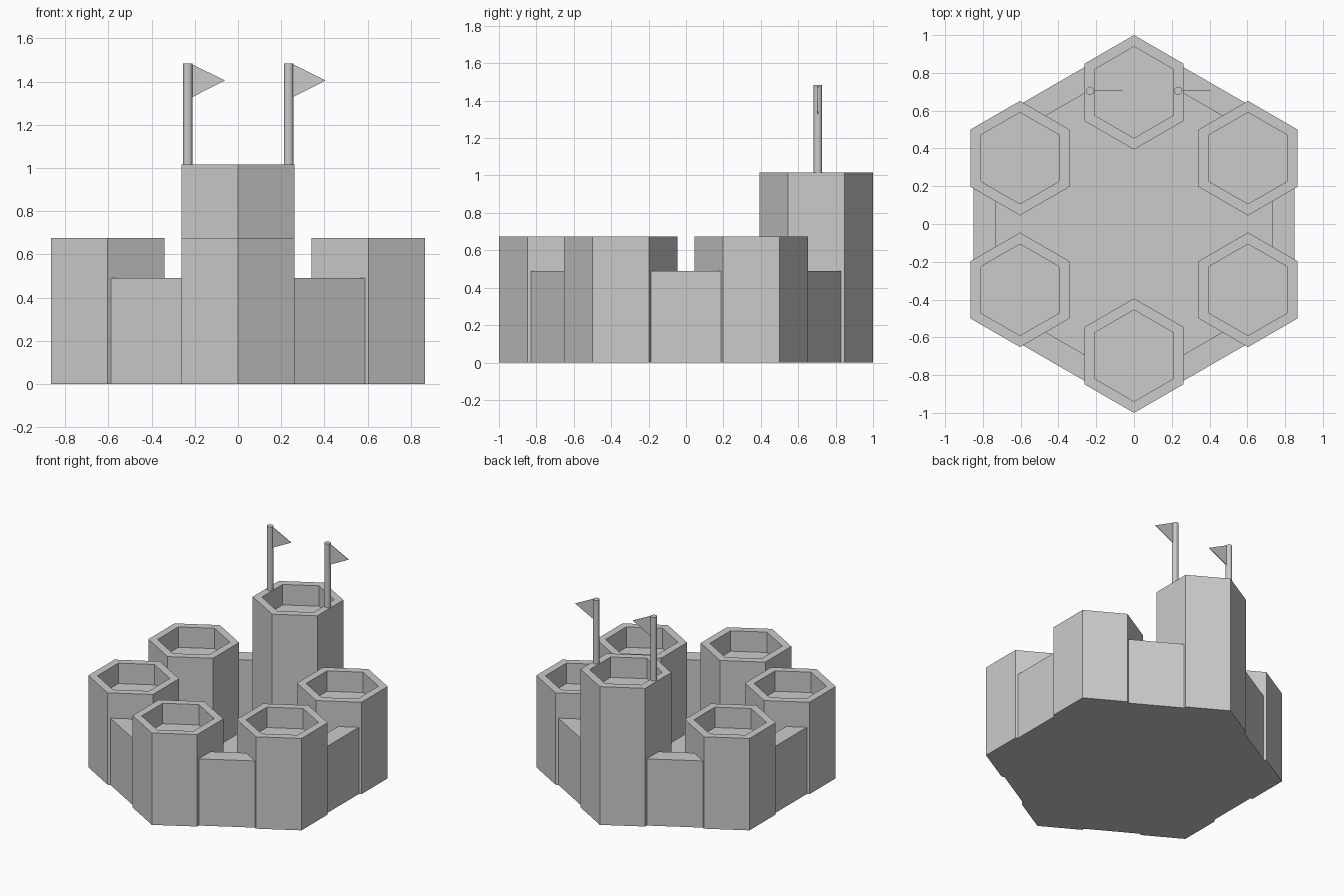
import bpy, bmesh, math
from mathutils import Matrix

cube = bpy.data.objects.get("Cube")
if cube:
    bpy.data.objects.remove(cube, do_unlink=True)

stone = bpy.data.materials.new("stone grey")
stone.use_nodes = True
GREY = (0.6, 0.6, 0.6, 1)
stone.diffuse_color = GREY
stone.node_tree.nodes["Principled BSDF"].inputs["Base Color"].default_value = GREY

RING = 0.697          # distance of tower centres from the middle
OUTER, INNER = 0.303, 0.242
WALL_IN, WALL_OUT, WALL_HALF, WALL_TOP = 0.73, 0.85, 0.193, 0.49


def finish(name, bm):
    bmesh.ops.recalc_face_normals(bm, faces=bm.faces)
    mesh = bpy.data.meshes.new(name)
    bm.to_mesh(mesh)
    bm.free()
    mesh.materials.append(stone)
    obj = bpy.data.objects.new(name, mesh)
    bpy.context.collection.objects.link(obj)
    return obj


def hexagon(bm, x, y, z, r):
    """Ring of six vertices with corners towards +y and -y."""
    angles = [math.radians(30 + 60 * i) for i in range(6)]
    return [bm.verts.new((x + r * math.cos(a), y + r * math.sin(a), z)) for a in angles]


def loft(bm, rings):
    """Join successive vertex rings and cap both ends."""
    for a, b in zip(rings, rings[1:]):
        for i in range(6):
            j = (i + 1) % 6
            bm.faces.new((a[i], a[j], b[j], b[i]))
    bm.faces.new(rings[0])
    bm.faces.new(rings[-1])


def tower(name, x, y, height):
    """Hexagonal tower with a sunken roof."""
    bm = bmesh.new()
    profile = [(0, OUTER), (height, OUTER), (height, INNER), (height - 0.15, INNER)]
    loft(bm, [hexagon(bm, x, y, z, r) for z, r in profile])
    finish(name, bm)


def wall(name, angle):
    """Straight curtain wall whose ends are tucked into the towers."""
    bm = bmesh.new()
    plan = [(WALL_IN, -WALL_HALF), (WALL_OUT, -WALL_HALF),
            (WALL_OUT, WALL_HALF), (WALL_IN, WALL_HALF)]
    face = bm.faces.new([bm.verts.new((x, y, 0)) for x, y in plan])
    top = bmesh.ops.extrude_face_region(bm, geom=[face])["geom"]
    verts = [g for g in top if isinstance(g, bmesh.types.BMVert)]
    bmesh.ops.translate(bm, verts=verts, vec=(0, 0, WALL_TOP))
    bmesh.ops.rotate(bm, verts=bm.verts, matrix=Matrix.Rotation(angle, 3, "Z"))
    finish(name, bm)


# Towers and the walls between them
tower_names = ["back_left", "back", "back_right", "front_right", "front", "front_left"]
wall_names = ["left", "back_left", "back_right", "right", "front_right", "front_left"]
for i in range(6):
    a = math.radians(30 + 60 * i)
    height = 1.015 if tower_names[i] == "back" else 0.675
    tower(tower_names[i] + "_tower", RING * math.cos(a), RING * math.sin(a), height)
    wall(wall_names[i] + "_wall", math.radians(60 * i))

# Courtyard floor
bm = bmesh.new()
loft(bm, [hexagon(bm, 0, 0, z, 0.9) for z in (0, 0.01)])
finish("courtyard_floor", bm)

# Flagpoles and pennants on the tall tower
POLE_Y, POLE_R, POLE_BASE, POLE_TOP = 0.705, 0.022, 0.95, 1.483
for side, x in (("right", -0.233), ("left", 0.234)):
    bm = bmesh.new()
    bmesh.ops.create_cone(bm, cap_ends=True, segments=16, radius1=POLE_R, radius2=POLE_R,
                          depth=POLE_TOP - POLE_BASE,
                          matrix=Matrix.Translation((x, POLE_Y, (POLE_TOP + POLE_BASE) / 2)))
    finish(side + "_flagpole", bm)

    bm = bmesh.new()
    outline = [(0.015, POLE_TOP), (0.172, 1.405), (0.015, 1.325)]
    bm.faces.new([bm.verts.new((x + dx, POLE_Y, z)) for dx, z in outline])
    flag = finish(side + "_pennant", bm)
    thick = flag.modifiers.new("thickness", "SOLIDIFY")
    thick.thickness = 0.004
    thick.offset = 0
